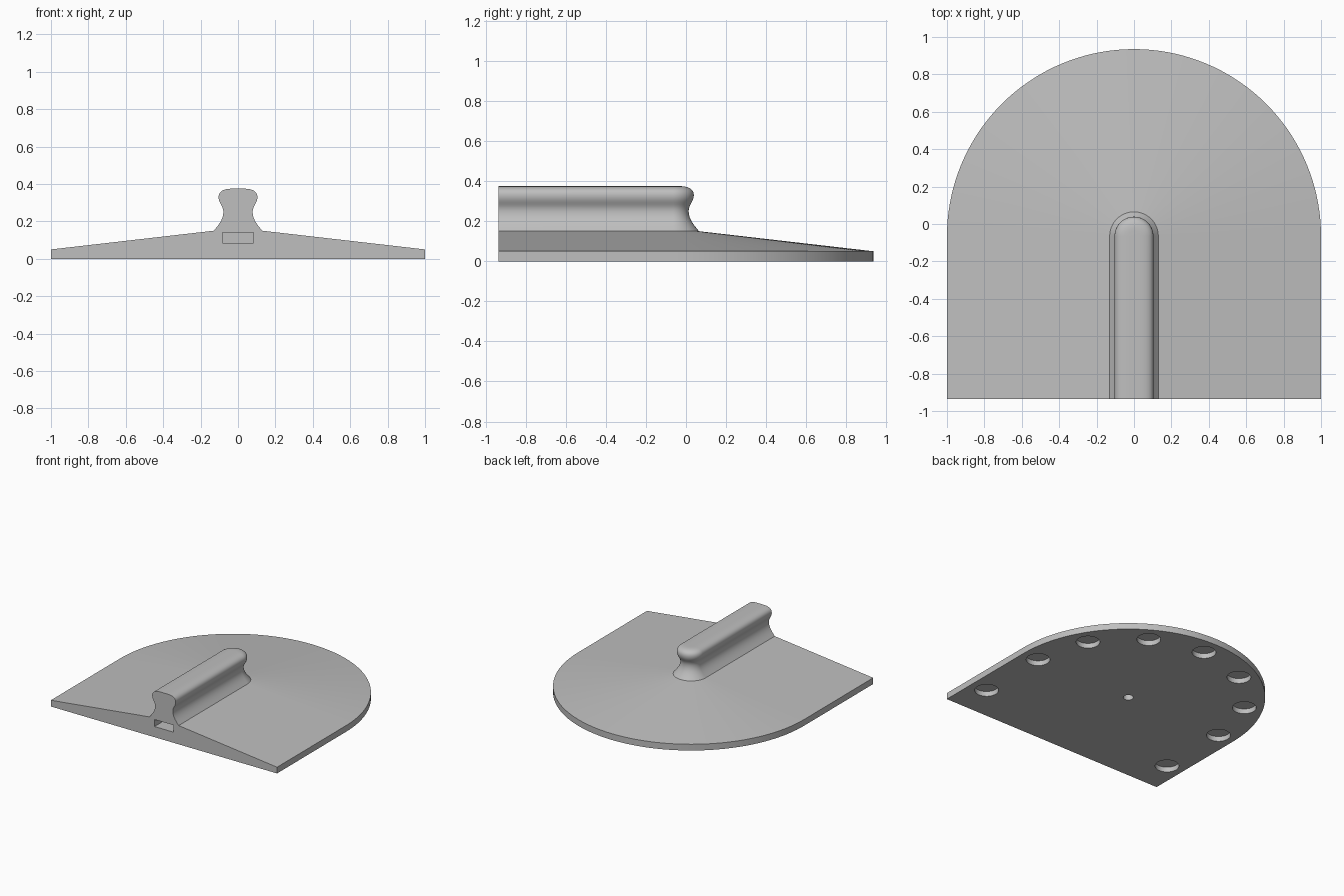
import bpy, bmesh
from math import pi, sin, cos, radians
from mathutils import Vector, Matrix
from mathutils.geometry import interpolate_bezier

if "Cube" in bpy.data.objects:
    bpy.data.objects.remove(bpy.data.objects["Cube"], do_unlink=True)

FRONT, CENTRE = -0.935, -0.065
ARC_STEPS = 72

grey = bpy.data.materials.new("plain grey")
grey.use_nodes = True
colour = (0.52, 0.52, 0.52, 1)
grey.diffuse_color = colour
grey.node_tree.nodes["Principled BSDF"].inputs["Base Color"].default_value = colour


def make_object(name, bm):
    mesh = bpy.data.meshes.new(name)
    bm.to_mesh(mesh)
    bm.free()
    mesh.materials.append(grey)
    obj = bpy.data.objects.new(name, mesh)
    bpy.context.collection.objects.link(obj)
    return obj


def curve(p0, h0, h1, p1, count=8):
    pts = [Vector((r, z, 0)) for r, z in (p0, h0, h1, p1)]
    return [(p.x, p.y) for p in interpolate_bezier(*pts, count)]


# Half section: sloping base, waisted handle, rounded top
profile = [(0, 0), (1, 0), (1, 0.05)]
profile += curve((0.13, 0.15), (0.105, 0.18), (0.078, 0.21), (0.078, 0.25))
profile += curve((0.078, 0.25), (0.078, 0.285), (0.104, 0.295), (0.104, 0.33))[1:]
profile += curve((0.104, 0.33), (0.104, 0.365), (0.07, 0.375), (0.03, 0.375))[1:]
profile += [(0, 0.375)]

# Sweep the section along one side, around the back and down the other side
stations = [(1, 0, FRONT)]
for i in range(ARC_STEPS + 1):
    a = pi * i / ARC_STEPS
    stations.append((cos(a), sin(a), CENTRE))
stations.append((-1, 0, FRONT))

bm = bmesh.new()
rows = [[bm.verts.new((r * dx, y + r * dy, z)) for r, z in profile]
        for dx, dy, y in stations]
for a, b in zip(rows, rows[1:]):
    for j in range(len(profile) - 1):
        bm.faces.new((a[j], b[j], b[j + 1], a[j + 1]))
bmesh.ops.remove_doubles(bm, verts=bm.verts[:], dist=0.0001)
# Flat front face
bmesh.ops.holes_fill(bm, edges=[e for e in bm.edges if e.is_boundary], sides=0)
bmesh.ops.recalc_face_normals(bm, faces=bm.faces[:])
body = make_object("base_with_handle", bm)


def add_hole(bm, x, y, radius, depth):
    bmesh.ops.create_cone(bm, cap_ends=True, segments=32, radius1=radius,
                          radius2=radius, depth=2 * depth,
                          matrix=Matrix.Translation((x, y, 0)))


# Round recesses around the underside
recesses = bmesh.new()
spots = [(0.86 * cos(radians(a)), CENTRE + 0.86 * sin(radians(a)))
         for a in range(0, 181, 30)]
spots += [(side * 0.86, -0.65) for side in (-1, 1)]
for x, y in spots:
    add_hole(recesses, x, y, 0.0875, 0.04)

# Central hole in the underside
centre_hole = bmesh.new()
add_hole(centre_hole, 0, CENTRE, 0.037, 0.11)

# Rectangular channel from the front face to the central hole
channel = bmesh.new()
size = Matrix.Diagonal((0.166, 1.0, 0.056, 1))
bmesh.ops.create_cube(channel, size=1,
                      matrix=Matrix.Translation((0, -0.5, 0.113)) @ size)

bpy.context.view_layer.objects.active = body
body.select_set(True)
for name, shape in (("recess_cutter", recesses), ("channel_cutter", channel),
                    ("centre_hole_cutter", centre_hole)):
    cutter = make_object(name, shape)
    cutter.hide_render = True
    mod = body.modifiers.new(name, "BOOLEAN")
    mod.operation, mod.solver, mod.object = "DIFFERENCE", "EXACT", cutter
    bpy.ops.object.modifier_apply(modifier=mod.name)
    bpy.data.objects.remove(cutter, do_unlink=True)

bpy.ops.object.shade_smooth_by_angle(angle=radians(25))
